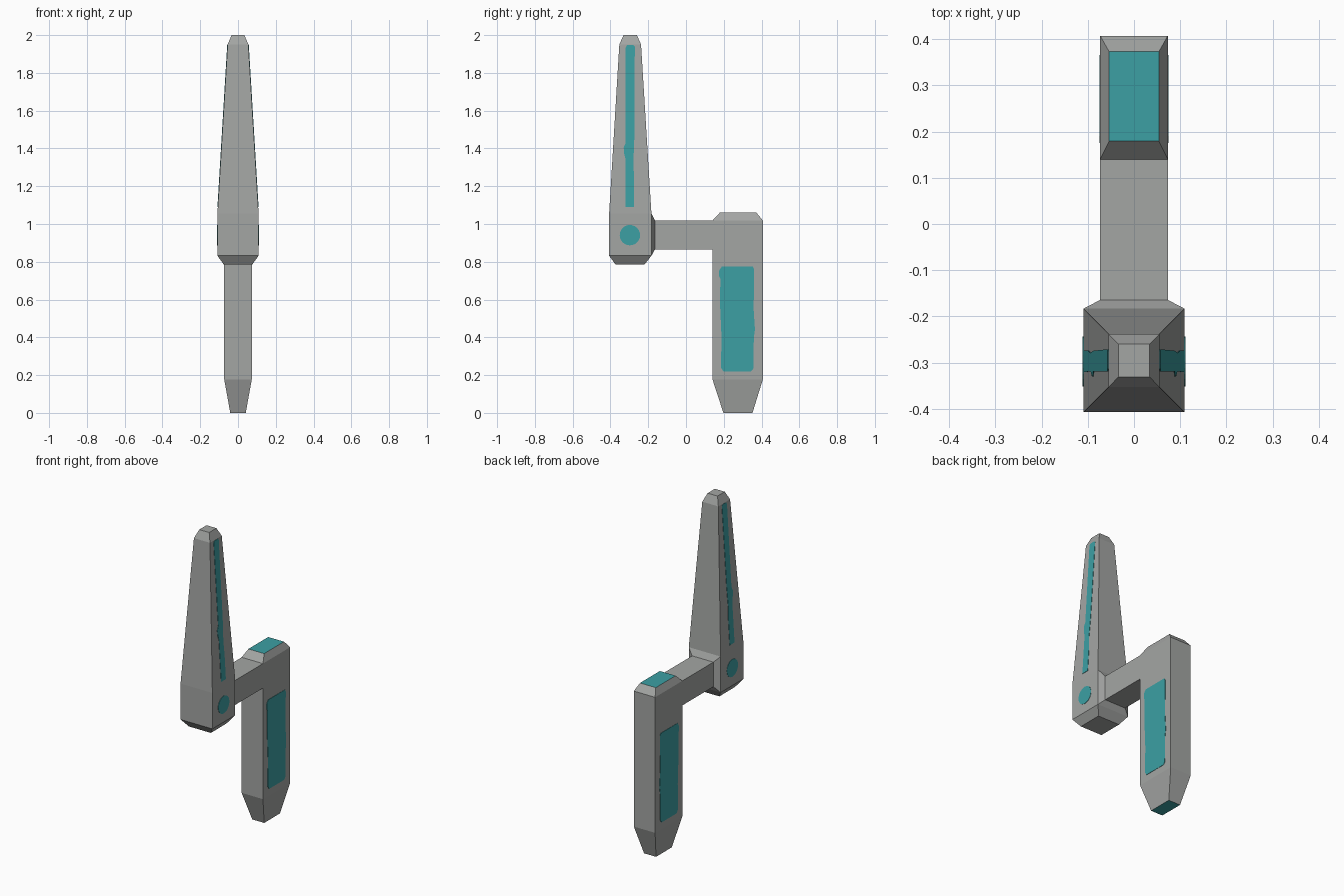
import bpy, bmesh, math

if "Cube" in bpy.data.objects:
    bpy.data.objects.remove(bpy.data.objects["Cube"])


def material(name, rgb):
    m = bpy.data.materials.new(name)
    m.diffuse_color = (*rgb, 1)
    m.use_nodes = True
    m.node_tree.nodes["Principled BSDF"].inputs["Base Color"].default_value = m.diffuse_color
    return m


GREY = material("grey metal", (0.37, 0.38, 0.37))
TEAL = material("teal inlay", (0.045, 0.35, 0.37))


def finish(name, bm):
    bmesh.ops.recalc_face_normals(bm, faces=bm.faces)
    me = bpy.data.meshes.new(name)
    bm.to_mesh(me)
    bm.free()
    me.materials.append(GREY)
    me.materials.append(TEAL)
    ob = bpy.data.objects.new(name, me)
    bpy.context.collection.objects.link(ob)
    return ob


def loft(name, sections, axis="z", caps=True, teal_caps=False, open_span=None):
    """Join rectangular sections (t, half_x, low, high) along z or y.
    open_span skips one +y/-y side quad where another part joins on."""
    bm = bmesh.new()
    rings = []
    for t, hx, lo, hi in sections:
        corners = ((-hx, lo), (hx, lo), (hx, hi), (-hx, hi))
        rings.append([bm.verts.new((x, s, t) if axis == "z" else (x, t, s))
                      for x, s in corners])
    for i, (a, b) in enumerate(zip(rings, rings[1:])):
        for k in range(4):
            if (i, k) != open_span:
                n = (k + 1) % 4
                bm.faces.new((a[k], a[n], b[n], b[k]))
    if caps:
        for ring in (rings[0], rings[-1]):
            bm.faces.new(ring).material_index = int(teal_caps)
    return finish(name, bm)


def inlay(name, outline, side, surface_x):
    """Thin plate with a (y, z) outline, laid on the side surface."""
    bm = bmesh.new()
    f = bm.faces.new([bm.verts.new((side * (surface_x(z) - 0.002), y, z))
                      for y, z in outline])
    ext = bmesh.ops.extrude_face_region(bm, geom=[f], use_keep_orig=True)
    for v in ext["geom"]:
        if isinstance(v, bmesh.types.BMVert):
            v.co.x += side * 0.004
    for face in bm.faces:
        face.material_index = 1
    bmesh.ops.triangulate(bm, faces=bm.faces)
    return finish(name, bm)


# Tapered blade
loft("blade", [(0.785, 0.075, -0.373, -0.22), (0.832, 0.109, -0.407, -0.183),
               (1.055, 0.109, -0.407, -0.183), (1.95, 0.055, -0.353, -0.238),
               (2.0, 0.034, -0.331, -0.26)], open_span=(1, 2))

# Cross arm with flared collar where it meets the blade
loft("cross_arm", [(-0.183, 0.109, 0.832, 1.055), (-0.164, 0.073, 0.866, 1.018),
                   (0.14, 0.073, 0.866, 1.018)], axis="y", caps=False)

# Handle with teal end faces
loft("handle", [(0, 0.041, 0.198, 0.352), (0.178, 0.073, 0.14, 0.407),
                (0.866, 0.073, 0.14, 0.407), (1.018, 0.073, 0.14, 0.407),
                (1.06, 0.054, 0.179, 0.373)], teal_caps=True, open_span=(2, 0))


def blade_x(z):
    return 0.109 - 0.054 * max(0, z - 1.055) / 0.895


def handle_x(z):
    return 0.073


STRIPE = [(-0.32, 1.09), (-0.274, 1.09), (-0.274, 1.24), (-0.279, 1.32),
          (-0.274, 1.44), (-0.271, 1.94), (-0.278, 1.947), (-0.312, 1.947),
          (-0.319, 1.935), (-0.319, 1.43), (-0.33, 1.405), (-0.328, 1.375),
          (-0.319, 1.34)]
PANEL = [(0.198, 0.22), (0.345, 0.22), (0.357, 0.235), (0.359, 0.4),
         (0.365, 0.44), (0.358, 0.55), (0.361, 0.76), (0.353, 0.775),
         (0.19, 0.775), (0.176, 0.755), (0.175, 0.725), (0.182, 0.71),
         (0.18, 0.58), (0.188, 0.4), (0.185, 0.24)]
DISC = [(-0.297 + 0.054 * math.cos(a * math.tau / 24),
         0.941 + 0.054 * math.sin(a * math.tau / 24)) for a in range(24)]

# Teal inlays on both sides
for side, label in ((1, "right"), (-1, "left")):
    inlay(f"blade_stripe_{label}", STRIPE, side, blade_x)
    inlay(f"pivot_disc_{label}", DISC, side, blade_x)
    inlay(f"handle_panel_{label}", PANEL, side, handle_x)
